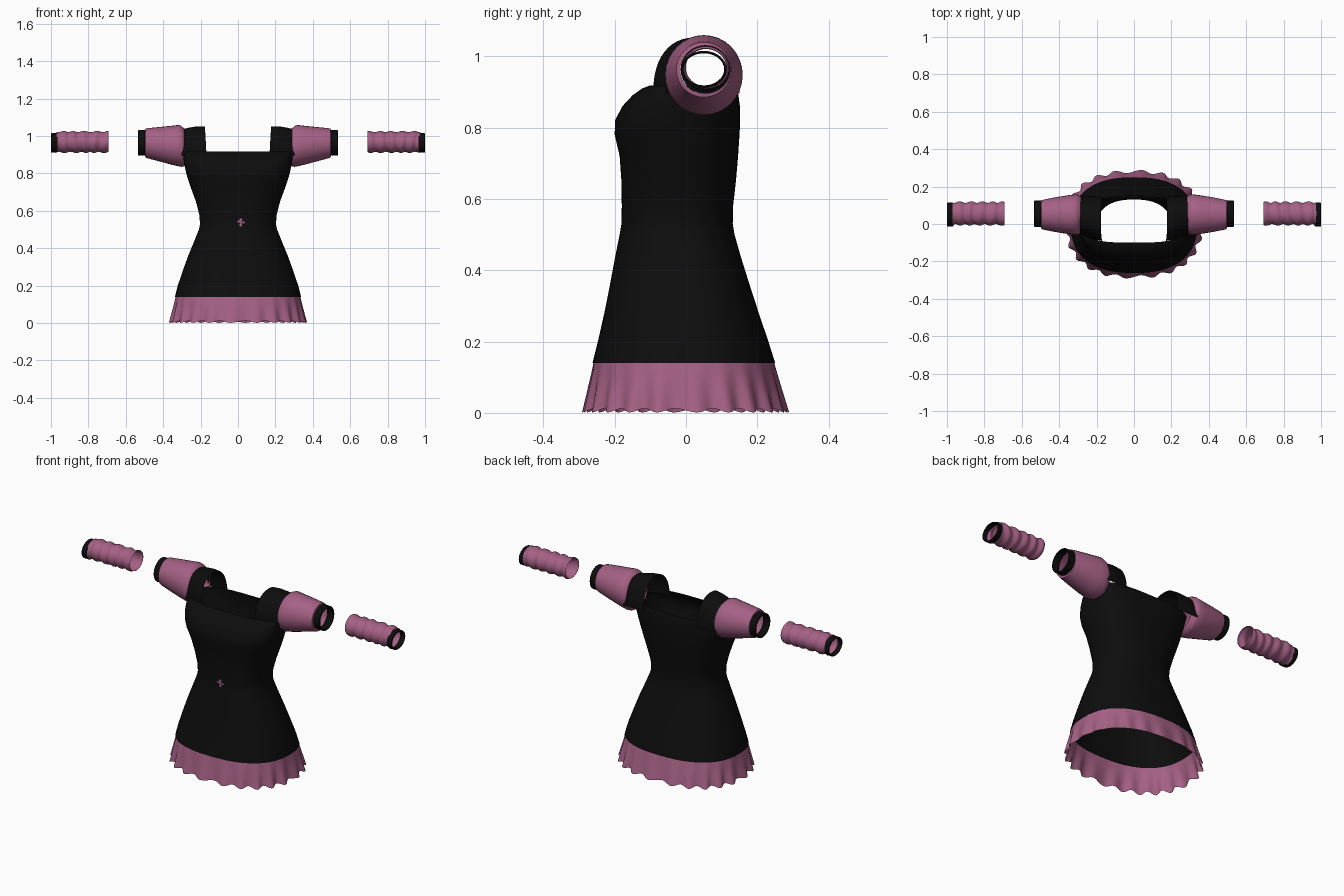
import bpy, bmesh, math
from math import sin, cos, pi

if "Cube" in bpy.data.objects:
    bpy.data.objects.remove(bpy.data.objects["Cube"])


def material(name, rgb):
    m = bpy.data.materials.new(name)
    m.diffuse_color = (*rgb, 1)
    m.use_nodes = True
    m.node_tree.nodes["Principled BSDF"].inputs["Base Color"].default_value = m.diffuse_color
    return m


BLACK = material("black cloth", (0.004, 0.004, 0.004))
PINK = material("dusty pink cloth", (0.38, 0.12, 0.235))


def power(v, p):
    return math.copysign(abs(v) ** (2 / p), v)


def loft(name, rings, mat, closed=True, angle=50):
    """Skin a list of point rings into an open cloth shell."""
    bm = bmesh.new()
    rows = [[bm.verts.new(p) for p in r] for r in rings]
    n = len(rows[0])
    for a, b in zip(rows, rows[1:]):
        for i in range(n if closed else n - 1):
            j = (i + 1) % n
            bm.faces.new((a[i], a[j], b[j], b[i]))
    bmesh.ops.recalc_face_normals(bm, faces=bm.faces)
    me = bpy.data.meshes.new(name)
    bm.to_mesh(me)
    bm.free()
    me.materials.append(mat)
    ob = bpy.data.objects.new(name, me)
    bpy.context.collection.objects.link(ob)
    bpy.ops.object.select_all(action='DESELECT')
    ob.select_set(True)
    bpy.context.view_layer.objects.active = ob
    bpy.ops.object.shade_smooth_by_angle(angle=math.radians(angle))
    return ob


def flat_ring(z, hw, y0, y1, p=2.4, n=64):
    """Rounded oval at height z, half width hw, from y0 to y1."""
    c, r = (y0 + y1) / 2, (y1 - y0) / 2
    return [(hw * power(cos(2 * pi * i / n), p), c + r * power(sin(2 * pi * i / n), p), z)
            for i in range(n)]


def tube_ring(x, cy, cz, ry, rz, n=32, tilt=0.0, wave=None):
    """Oval around the arm axis at x."""
    pts = []
    for i in range(n):
        a = 2 * pi * i / n
        k = 1 + (wave(a) if wave else 0)
        pts.append((x + tilt * sin(a), cy + ry * k * cos(a), cz + rz * k * sin(a)))
    return pts


# dress body: z, half width, front y, back y, squareness
BODY = [(0.14, 0.337, -0.262, 0.25, 2.4), (0.20, 0.322, -0.247, 0.231, 2.4),
        (0.28, 0.295, -0.229, 0.204, 2.4), (0.36, 0.266, -0.213, 0.178, 2.4),
        (0.44, 0.233, -0.198, 0.153, 2.4), (0.50, 0.209, -0.186, 0.136, 2.4),
        (0.53, 0.203, -0.181, 0.131, 2.4), (0.58, 0.207, -0.18, 0.132, 2.4),
        (0.65, 0.225, -0.181, 0.14, 2.5), (0.72, 0.251, -0.186, 0.146, 2.5),
        (0.78, 0.271, -0.20, 0.15, 2.6), (0.82, 0.281, -0.199, 0.152, 2.7),
        (0.86, 0.289, -0.178, 0.151, 2.8), (0.89, 0.294, -0.15, 0.147, 2.9),
        (0.91, 0.296, -0.122, 0.143, 3.0), (0.918, 0.296, -0.10, 0.139, 3.0)]
loft("dress_body", [flat_ring(*b) for b in BODY], BLACK)

# pleated hem ruffle
WAVES, N = 22, 176
ruffle = []
for k in range(6):
    t = k / 5
    base = flat_ring(0.142 - 0.135 * t, 0.333 + 0.026 * t, -0.259 - 0.024 * t,
                     0.247 + 0.034 * t, 2.4, N)
    row = []
    for i, (x, y, z) in enumerate(base):
        w = sin(2 * pi * WAVES * i / N)
        s = 1 + 0.032 * t * w
        row.append((x * s, y * s, z - 0.006 * t * w))
    ruffle.append(row)
loft("hem_ruffle", ruffle, PINK)

for side, label in ((1, "right"), (-1, "left")):
    # shoulder strap: arched shell from neck edge to armhole
    strap = []
    for x0, x1, cy, ry, top in ((0.168, 0.177, 0.026, 0.118, 1.052),
                                (0.21, 0.215, 0.034, 0.115, 1.052),
                                (0.26, 0.26, 0.042, 0.108, 1.045),
                                (0.302, 0.302, 0.05, 0.10, 1.035)):
        row = []
        for i in range(25):
            a = pi * i / 24
            h = power(sin(a), 2.3) if 0 < i < 24 else 0
            row.append((side * (x0 + (x1 - x0) * h), cy + ry * power(cos(a), 2.3),
                        0.895 + (top - 0.895) * h))
        strap.append(row)
    loft(label + "_shoulder_strap", strap, BLACK, closed=False)

    # tapered puff sleeve: x, centre z, y radius, z radius
    SLEEVE = [(0.275, 0.945, 0.088, 0.09), (0.295, 0.946, 0.105, 0.108),
              (0.31, 0.947, 0.109, 0.112), (0.35, 0.950, 0.104, 0.105),
              (0.42, 0.956, 0.093, 0.092), (0.48, 0.961, 0.081, 0.081),
              (0.495, 0.962, 0.077, 0.077), (0.497, 0.962, 0.066, 0.066)]
    loft(label + "_sleeve",
         [tube_ring(side * x, 0.05, cz, ry, rz, tilt=side * 0.008 if x < 0.35 else 0)
          for x, cz, ry, rz in SLEEVE], PINK)

    # sleeve cuff with a turned-in end
    loft(label + "_sleeve_cuff",
         [tube_ring(side * x, 0.055, 0.963, r + 0.002, r) for x, r in
          ((0.488, 0.066), (0.495, 0.068), (0.533, 0.068), (0.535, 0.060), (0.50, 0.058))],
         BLACK)

    # gathered wrist warmer with slanted folds
    folds = []
    for k in range(41):
        t = k / 40
        folds.append(tube_ring(
            side * (0.692 + 0.28 * t), 0.056, 0.968, 0.061, 0.056, tilt=0.006 * sin(9 * t),
            wave=lambda a, t=t: 0.07 * sin(2 * pi * 5 * t + 0.9 * sin(a + 4 * t))))
    loft(label + "_wrist_warmer", folds, PINK)

    # wrist band
    loft(label + "_wrist_band",
         [tube_ring(side * x, 0.05, 0.963, r + 0.012, r) for x, r in
          ((0.966, 0.049), (0.972, 0.052), (0.998, 0.052), (1.0, 0.047), (0.972, 0.045))],
         BLACK)

# tiny waist ornament: a centre dot with four petals
bm = bmesh.new()
for dx, dz, r in ((0, 0, 0.007), (0.014, 0, 0.007), (-0.012, 0.004, 0.007),
                  (0, 0.014, 0.008), (0, -0.014, 0.008)):
    vs = [bm.verts.new((0.015 + dx + r * cos(pi * i / 4), -0.1845, 0.538 + dz + r * sin(pi * i / 4)))
          for i in range(8)]
    bm.faces.new(vs)
me = bpy.data.meshes.new("waist_ornament")
bm.to_mesh(me)
bm.free()
me.materials.append(PINK)
bpy.context.collection.objects.link(bpy.data.objects.new("waist_ornament", me))
